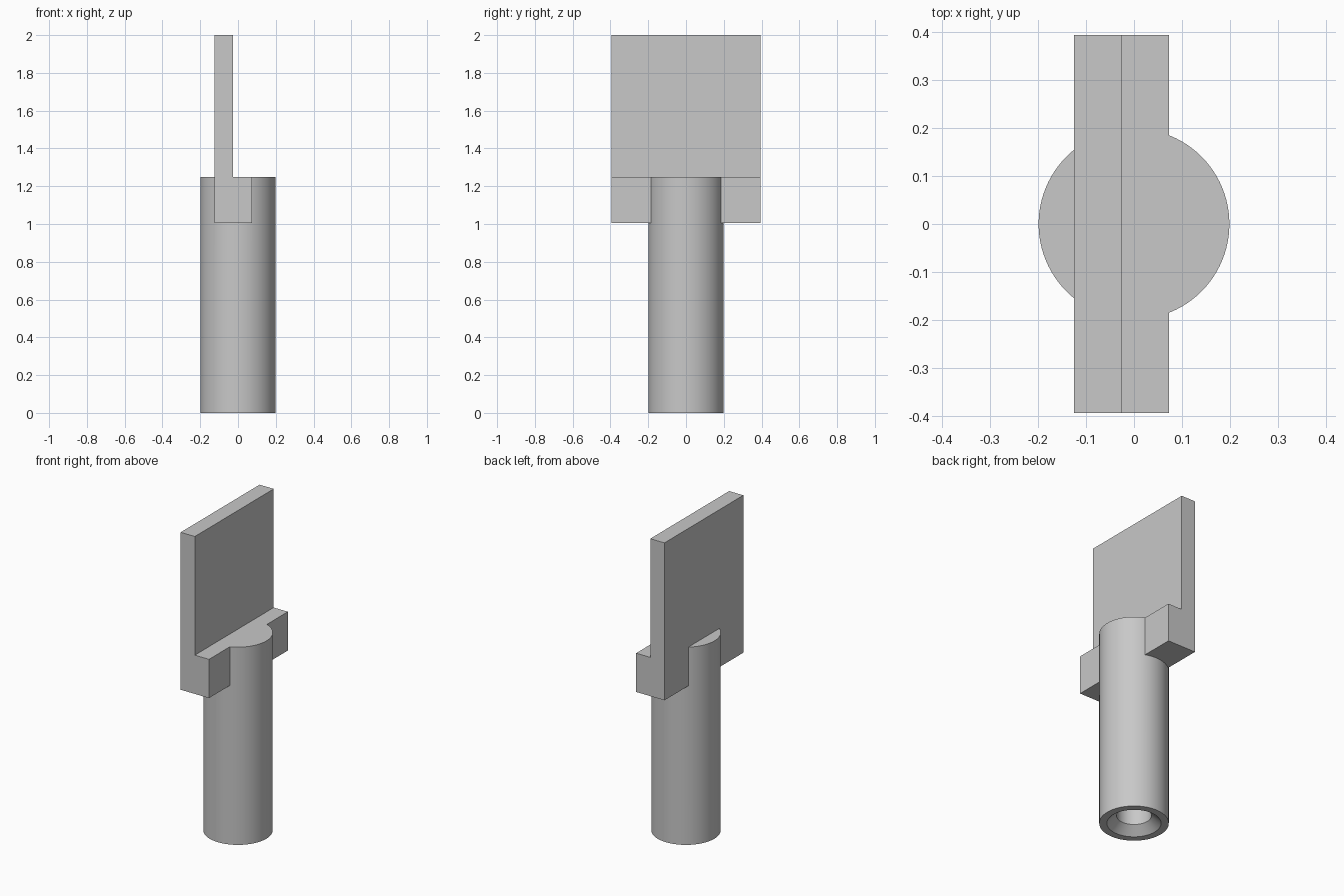
import bpy, bmesh, math
from mathutils import Vector

if "Cube" in bpy.data.objects:
    bpy.data.objects.remove(bpy.data.objects["Cube"])

grey = bpy.data.materials.new("light_grey")
grey.diffuse_color = (0.58, 0.58, 0.58, 1)
grey.use_nodes = True
grey.node_tree.nodes["Principled BSDF"].inputs["Base Color"].default_value = grey.diffuse_color


def finish(name, bm):
    bmesh.ops.recalc_face_normals(bm, faces=bm.faces)
    mesh = bpy.data.meshes.new(name)
    bm.to_mesh(mesh)
    bm.free()
    mesh.materials.append(grey)
    obj = bpy.data.objects.new(name, mesh)
    bpy.context.collection.objects.link(obj)
    return obj


def lathe(name, profile, steps=96):
    bm = bmesh.new()
    verts = [bm.verts.new((r, 0, z)) for r, z in profile]
    edges = [bm.edges.new(pair) for pair in zip(verts, verts[1:])]
    bmesh.ops.spin(bm, geom=verts + edges, cent=(0, 0, 0), axis=(0, 0, 1),
                   angle=math.tau, steps=steps)
    bmesh.ops.remove_doubles(bm, verts=bm.verts, dist=1e-5)
    return finish(name, bm)


def extrude_y(name, profile, half):
    bm = bmesh.new()
    face = bm.faces.new([bm.verts.new((x, -half, z)) for x, z in profile])
    ext = bmesh.ops.extrude_face_region(bm, geom=[face])
    moved = [v for v in ext["geom"] if isinstance(v, bmesh.types.BMVert)]
    bmesh.ops.translate(bm, verts=moved, vec=Vector((0, 2 * half, 0)))
    return finish(name, bm)


TOP = 1.25
# Round post with a countersunk blind bore in its foot
post = lathe("post", [(0, TOP), (0.199, TOP), (0.199, 0), (0.155, 0),
                      (0.1, 0.05), (0.1, 0.6), (0, 0.65)])

# L-shaped bracket: tall plate with a ledge along its lower edge
bracket = extrude_y("bracket_helper", [(-0.125, 1.005), (0.073, 1.005), (0.073, TOP),
                                       (-0.026, TOP), (-0.026, 2), (-0.125, 2)], 0.394)

# Fuse the two into one solid
union = post.modifiers.new("fuse", 'BOOLEAN')
union.operation = 'UNION'
union.solver = 'EXACT'
union.object = bracket
bpy.context.view_layer.objects.active = post
post.select_set(True)
bpy.ops.object.modifier_apply(modifier="fuse")
bpy.data.objects.remove(bracket)
post.name = "post_with_plate"
bpy.ops.object.shade_smooth_by_angle(angle=math.radians(30))
